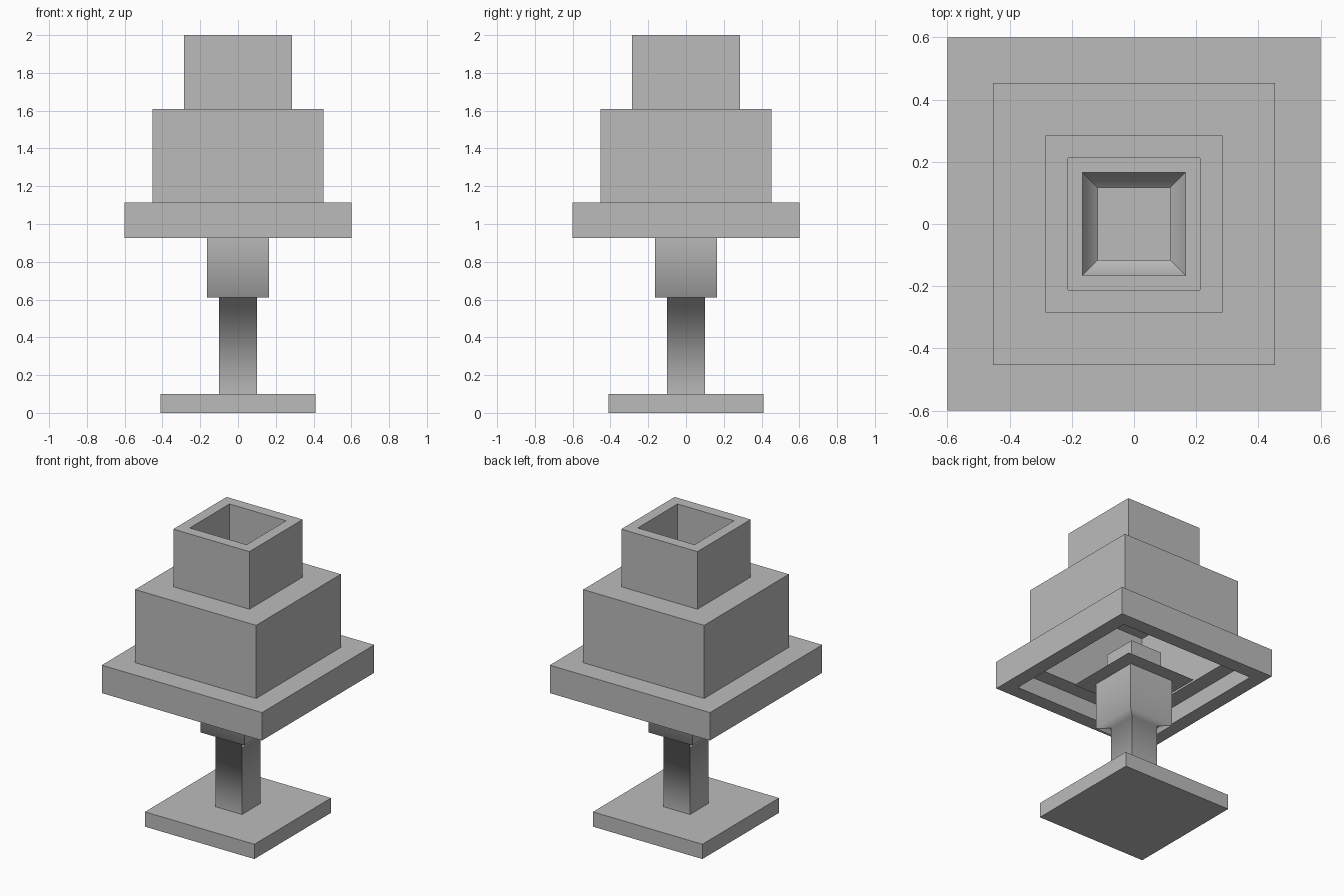
import bpy
import bmesh

cube = bpy.data.objects.get("Cube")
if cube:
    bpy.data.objects.remove(cube, do_unlink=True)

grey = bpy.data.materials.new("plain_grey")
grey.use_nodes = True
grey.diffuse_color = (0.5, 0.5, 0.5, 1)
grey.node_tree.nodes["Principled BSDF"].inputs["Base Color"].default_value = (0.5, 0.5, 0.5, 1)


def square_lathe(name, profile, loop=False, caps=False, soft_height=None):
    """Sweep (half width, height) points around a square; soft_height blends that step's shading."""
    bm = bmesh.new()
    rings = [[bm.verts.new((sx * h, sy * h, z))
              for sx, sy in ((-1, -1), (1, -1), (1, 1), (-1, 1))]
             for h, z in profile]
    pairs = list(zip(rings, rings[1:]))
    if loop:
        pairs.append((rings[-1], rings[0]))
    for low, high in pairs:
        for i in range(4):
            j = (i + 1) % 4
            bm.faces.new((low[i], low[j], high[j], high[i]))
    if caps:
        bm.faces.new(rings[0][::-1])
        bm.faces.new(rings[-1])
    if loop or caps:
        bmesh.ops.recalc_face_normals(bm, faces=bm.faces)
    if soft_height is not None:
        for face in bm.faces:
            face.smooth = True
        for edge in bm.edges:
            a, b = edge.verts
            level = abs(a.co.z - b.co.z) < 0.001
            along = a.co.x == b.co.x or a.co.y == b.co.y
            edge.smooth = level and along and abs(a.co.z - soft_height) < 0.001
    mesh = bpy.data.meshes.new(name)
    bm.to_mesh(mesh)
    bm.free()
    mesh.materials.append(grey)
    obj = bpy.data.objects.new(name, mesh)
    bpy.context.collection.objects.link(obj)
    return obj


# Square foot
square_lathe("base", [(0.41, 0), (0.41, 0.1)], caps=True)

# Thin-walled stem widening into a socket with a flat flange
square_lathe("stem_and_socket",
             [(0.1, 0.1), (0.1, 0.61), (0.165, 0.61), (0.165, 0.926), (0.26, 0.926)],
             soft_height=0.61)

# Core standing inside the socket
square_lathe("core", [(0.118, 0.62), (0.118, 1.128)], caps=True)

# Hollow stepped shade, open at the top and bottom
square_lathe("shade",
             [(0.6, 0.926), (0.6, 1.115), (0.453, 1.115), (0.453, 1.61), (0.285, 1.61), (0.285, 2),
              (0.212, 2), (0.212, 1.56), (0.4, 1.56), (0.4, 1.04), (0.505, 1.04), (0.505, 0.926)],
             loop=True)
